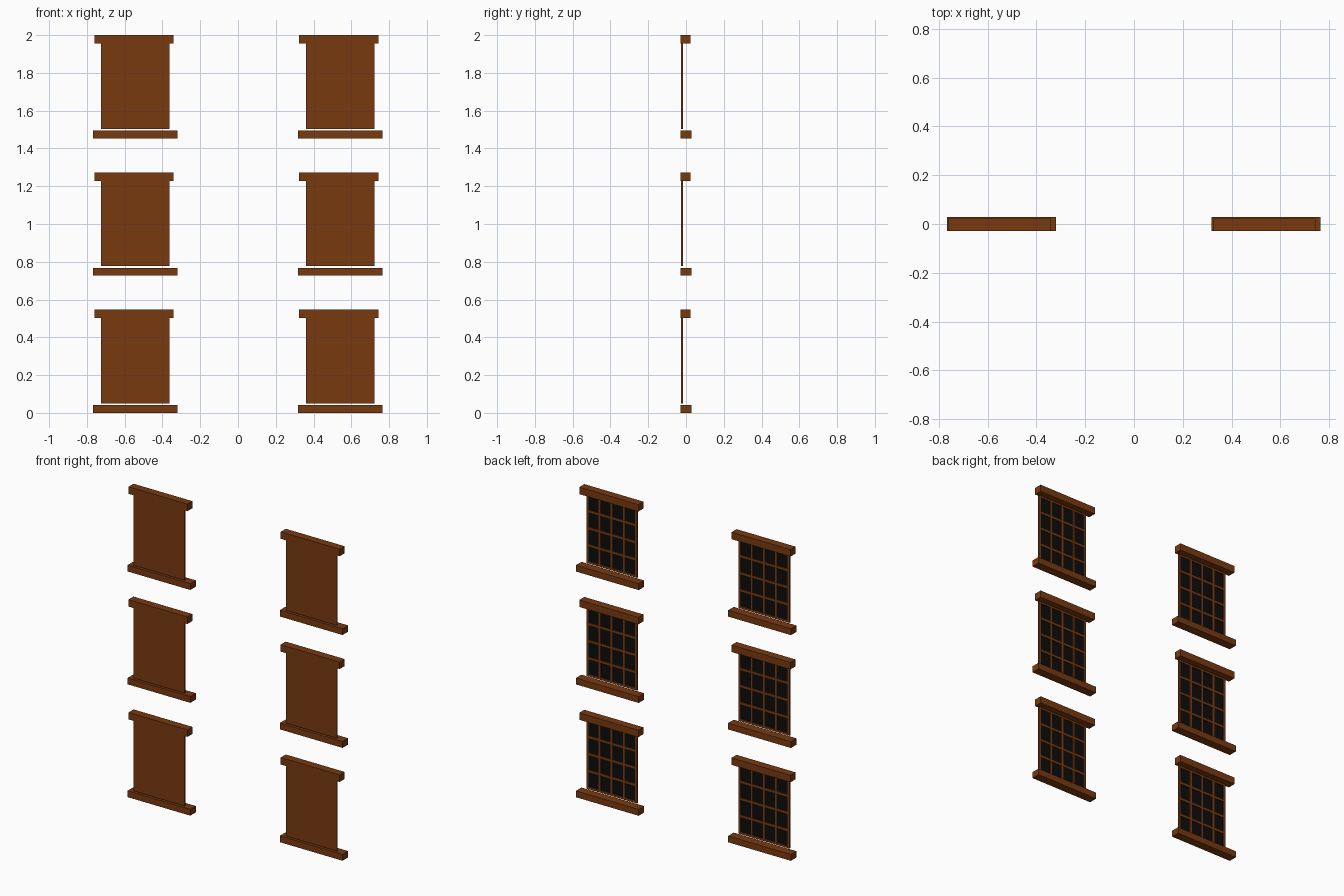
import bpy, bmesh
from mathutils import Vector

if "Cube" in bpy.data.objects:
    bpy.data.objects.remove(bpy.data.objects["Cube"])


def material(name, rgb):
    m = bpy.data.materials.new(name)
    m.diffuse_color = (*rgb, 1)
    m.use_nodes = True
    m.node_tree.nodes["Principled BSDF"].inputs["Base Color"].default_value = m.diffuse_color
    return m


wood = material("brown_wood", (0.19, 0.042, 0.005))
dark = material("dark_glass", (0.004, 0.004, 0.004))


def boxes(name, mat, extents, origin):
    """One object made of boxes given as (x0, x1, y0, y1, z0, z1)."""
    bm = bmesh.new()
    for x0, x1, y0, y1, z0, z1 in extents:
        geo = bmesh.ops.create_cube(bm, size=1)
        for v in geo["verts"]:
            v.co = Vector((x1 if v.co.x > 0 else x0,
                           y1 if v.co.y > 0 else y0,
                           z1 if v.co.z > 0 else z0))
    me = bpy.data.meshes.new(name)
    bm.to_mesh(me)
    bm.free()
    me.materials.append(mat)
    ob = bpy.data.objects.new(name, me)
    ob.location = origin
    bpy.context.collection.objects.link(ob)


# window dimensions, x measured from the middle of the pane
W, Z0, Z1, BAR = 0.181, 0.05, 0.504, 0.014
Y_FRONT, Y_PLATE, Y_GLASS, Y_BAR = -0.026, -0.0225, -0.0215, -0.017

# 4 x 4 grid of glazing bars, outer frame included
bars = []
for i in range(5):
    x = -W + i * (2 * W - BAR) / 4
    z = Z0 + i * (Z1 - Z0 - BAR) / 4
    bars.append((x, x + BAR, Y_PLATE, Y_BAR, Z0, Z1))
    bars.append((-W, W, Y_PLATE, Y_BAR, z, z + BAR))

for cx in (-0.5435, 0.541):
    for row in range(3):
        at = (cx, 0, row * 0.7265)
        boxes("sill", wood, [(-0.2235, 0.2235, -0.028, 0.028, 0, 0.041)], at)
        boxes("lintel", wood, [(-0.217, 0.203, -0.028, 0.023, 0.502, 0.547)], at)
        boxes("shutter_board", wood, [(-W, W, Y_FRONT, Y_PLATE, Z0, Z1)], at)
        inset = BAR / 2
        boxes("glass", dark, [(-W + inset, W - inset, Y_PLATE - 0.0005, Y_GLASS,
                               Z0 + inset, Z1 - inset)], at)
        boxes("glazing_bars", wood, bars, at)
